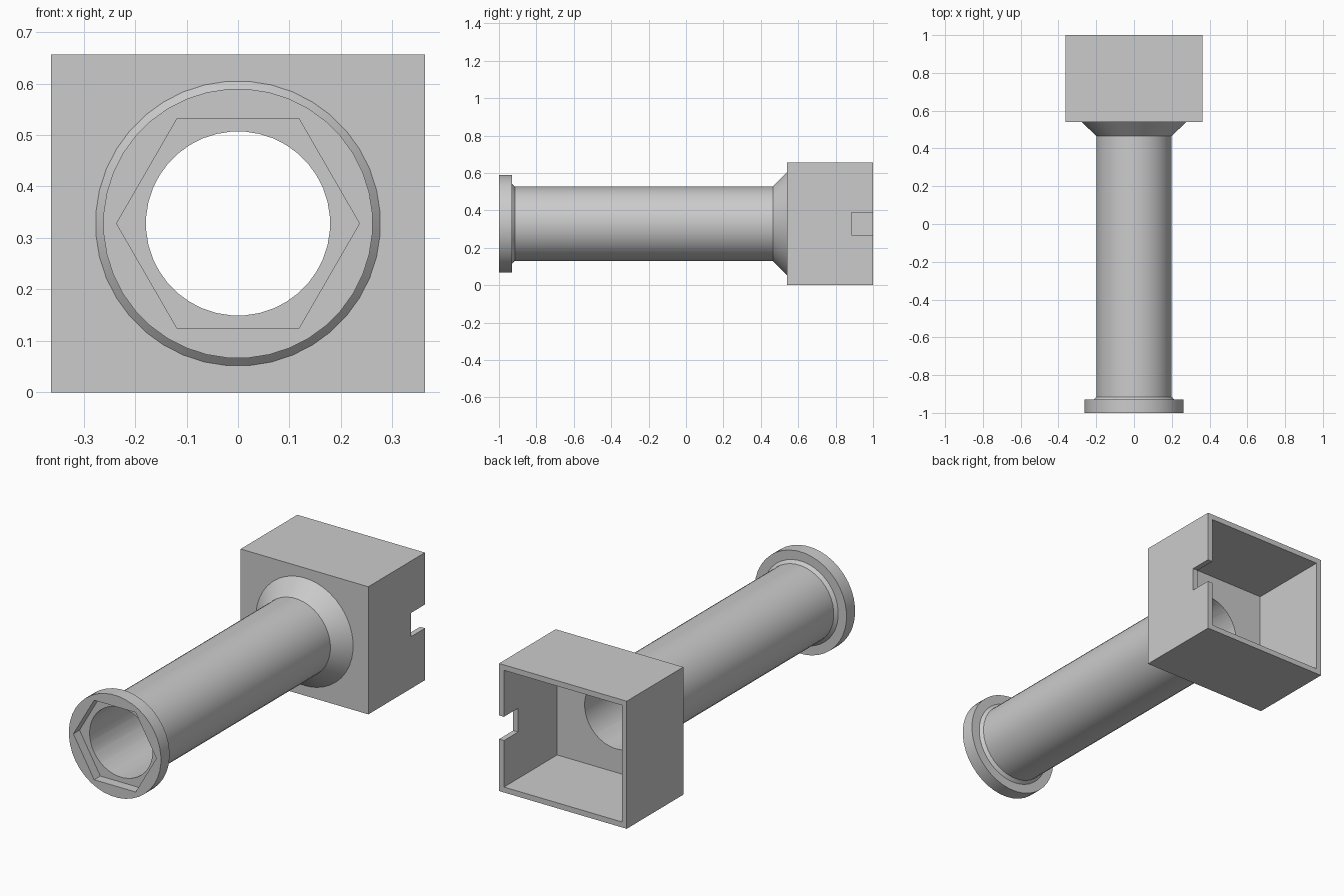
import bpy
import bmesh
import math
from mathutils import Matrix, Vector

default = bpy.data.objects.get("Cube")
if default:
    bpy.data.objects.remove(default, do_unlink=True)

MID_Z = 0.328
WALL = 0.028
SEGMENTS = 40

grey = bpy.data.materials.new("plain_grey")
grey.use_nodes = True
colour = (0.6, 0.6, 0.6, 1)
grey.diffuse_color = colour
grey.node_tree.nodes["Principled BSDF"].inputs["Base Color"].default_value = colour


def finish(name, bm):
    bmesh.ops.recalc_face_normals(bm, faces=bm.faces)
    mesh = bpy.data.meshes.new(name)
    bm.to_mesh(mesh)
    bm.free()
    mesh.materials.append(grey)
    obj = bpy.data.objects.new(name, mesh)
    bpy.context.collection.objects.link(obj)
    return obj


def lathe(name, profile, sides=SEGMENTS, turn=math.pi / SEGMENTS):
    """Solid of revolution about the long axis from (radius, y) points."""
    bm = bmesh.new()
    verts = [bm.verts.new((r * math.cos(turn), y, r * math.sin(turn))) for r, y in profile]
    edges = [bm.edges.new(pair) for pair in zip(verts, verts[1:])]
    bmesh.ops.spin(bm, geom=verts + edges, cent=(0, 0, 0), axis=(0, 1, 0),
                   angle=math.tau, steps=sides)
    bmesh.ops.remove_doubles(bm, verts=bm.verts, dist=1e-5)
    bmesh.ops.translate(bm, verts=bm.verts, vec=(0, 0, MID_Z))
    return finish(name, bm)


def rod(name, radius, y0, y1, **kw):
    return lathe(name, [(0, y0), (radius, y0), (radius, y1), (0, y1)], **kw)


def box(name, low, high):
    low, high = Vector(low), Vector(high)
    bm = bmesh.new()
    bmesh.ops.create_cube(bm, size=1, matrix=Matrix.Translation((low + high) / 2)
                          @ Matrix.Diagonal((*(high - low), 1)))
    return finish(name, bm)


def cut(obj, cutters):
    """Subtract the cutters and bake the result into the mesh."""
    for cutter in cutters:
        mod = obj.modifiers.new("cut", "BOOLEAN")
        mod.operation = "DIFFERENCE"
        mod.solver = "EXACT"
        mod.object = cutter
    graph = bpy.context.evaluated_depsgraph_get()
    mesh = bpy.data.meshes.new_from_object(obj.evaluated_get(graph))
    obj.modifiers.clear()
    obj.data = mesh


# Flanged tube with a flared end set into the housing wall
tube = lathe("flanged_tube", [
    (0, -1), (0.262, -1), (0.262, -0.93), (0.215, -0.93), (0.2, -0.915),
    (0.2, 0.465), (0.277, 0.54), (0.277, 0.55), (0, 0.55)])

# Square housing, open at the back
housing = box("square_housing", (-0.363, 0.54, 0), (0.363, 1, 2 * MID_Z))

# Cutters: bore, hexagonal recess, housing cavity and side notch
bore = rod("bore_cutter", 0.179, -1.1, 0.8)
hexagon = rod("hex_cutter", 0.236, -1.1, -0.95, sides=6, turn=0)
cavity = box("cavity_cutter", (WALL - 0.363, 0.54 + WALL, WALL),
             (0.363 - WALL, 1.1, 2 * MID_Z - WALL))
notch = box("notch_cutter", (0.3, 0.885, MID_Z - 0.061), (0.4, 1.1, MID_Z + 0.061))

cut(tube, [bore, hexagon])
cut(housing, [cavity, notch, bore])
for cutter in (bore, hexagon, cavity, notch):
    bpy.data.objects.remove(cutter, do_unlink=True)

# Smooth round walls, crisp edges
bpy.ops.object.select_all(action="DESELECT")
for part in (tube, housing):
    part.select_set(True)
bpy.context.view_layer.objects.active = tube
bpy.ops.object.shade_smooth_by_angle(angle=math.radians(30))
